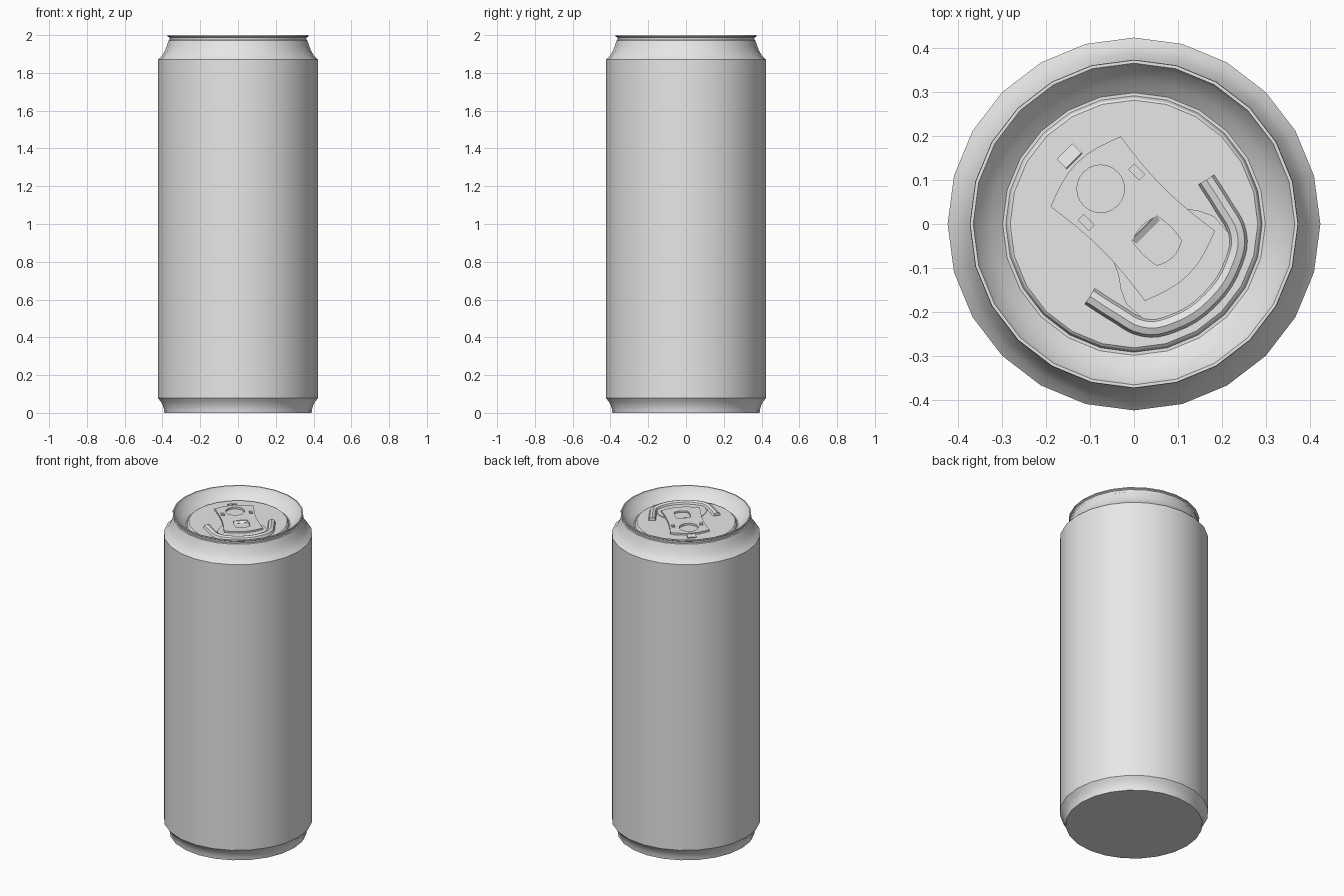
import bpy
import bmesh
from math import pi, sin, cos, radians
from mathutils import Matrix, Vector

cube = bpy.data.objects.get("Cube")
if cube:
    bpy.data.objects.remove(cube, do_unlink=True)

metal = bpy.data.materials.new("light_grey_metal")
metal.use_nodes = True
metal.diffuse_color = (0.8, 0.8, 0.8, 1)
metal.node_tree.nodes["Principled BSDF"].inputs["Base Color"].default_value = (0.8, 0.8, 0.8, 1)

SIDES = 24
LID = 1.945            # height of the flat lid panel
TURN = radians(-45)    # the opener points diagonally across the lid


def finish(obj, angle=30):
    """Give the part its material and smooth its soft edges."""
    obj.data.materials.clear()
    obj.data.materials.append(metal)
    bpy.ops.object.select_all(action='DESELECT')
    obj.select_set(True)
    bpy.context.view_layer.objects.active = obj
    if obj.type == 'CURVE':
        bpy.ops.object.convert(target='MESH')
        obj = bpy.context.object
    bpy.ops.object.shade_smooth_by_angle(angle=radians(angle))
    return obj


def add_mesh(name, bm):
    mesh = bpy.data.meshes.new(name)
    bm.to_mesh(mesh)
    bm.free()
    obj = bpy.data.objects.new(name, mesh)
    bpy.context.collection.objects.link(obj)
    return obj


def lathe(name, profile):
    """Spin a (radius, height) profile around the vertical axis."""
    bm = bmesh.new()
    verts = [bm.verts.new((r, 0, z)) for r, z in profile]
    edges = [bm.edges.new(pair) for pair in zip(verts, verts[1:])]
    bmesh.ops.spin(bm, geom=verts + edges, cent=(0, 0, 0), axis=(0, 0, 1),
                   angle=2 * pi, steps=SIDES)
    bmesh.ops.remove_doubles(bm, verts=bm.verts, dist=0.0005)
    bmesh.ops.recalc_face_normals(bm, faces=bm.faces)
    return finish(add_mesh(name, bm))


def add_curve(name, dims, z):
    data = bpy.data.curves.new(name, 'CURVE')
    data.dimensions = dims
    obj = bpy.data.objects.new(name, data)
    obj.location.z = z
    obj.rotation_euler.z = TURN
    bpy.context.collection.objects.link(obj)
    return obj


def plate(name, outlines, bottom, top):
    """Flat plate from an outer outline, further outlines become holes."""
    obj = add_curve(name, '2D', (bottom + top) / 2)
    obj.data.fill_mode = 'BOTH'
    obj.data.extrude = (top - bottom) / 2
    for points in outlines:
        spline = obj.data.splines.new('POLY')
        spline.points.add(len(points) - 1)
        for p, (u, v) in zip(spline.points, points):
            p.co = (u, v, 0, 1)
        spline.use_cyclic_u = True
    return finish(obj)


def bow(a, b, bulge, steps=8):
    """Points from a up to (not including) b, bowed to the right of travel."""
    a, b = Vector(a), Vector(b)
    side = Vector((b.y - a.y, a.x - b.x)).normalized()
    return [a.lerp(b, i / steps) + side * bulge * sin(pi * i / steps)
            for i in range(steps)]


def bowed_quad(u0, u1, v0, v1, ends, sides):
    c = [(u0, v0), (u1, v0), (u1, v1), (u0, v1)]
    bulges = [sides, ends[1], sides, ends[0]]
    return [p for i in range(4) for p in bow(c[i], c[(i + 1) % 4], bulges[i])]


def box(name, size, u, v, z, tilt=0):
    bm = bmesh.new()
    place = (Matrix.Rotation(TURN, 4, 'Z') @ Matrix.Translation((u, v, z))
             @ Matrix.Rotation(radians(tilt), 4, 'Y') @ Matrix.Diagonal((*size, 1)))
    bmesh.ops.create_cube(bm, size=1, matrix=place)
    return finish(add_mesh(name, bm))


# Can shell: base, wall, neck, rim, countersink groove and raised lid panel
lathe("can_body", [
    (0, 0), (0.39, 0), (0.392, 0.02), (0.398, 0.04), (0.409, 0.06), (0.423, 0.078),
    (0.423, 1.87), (0.403, 1.89), (0.388, 1.915), (0.376, 1.945), (0.367, 1.972),
    (0.362, 1.975), (0.364, 1.988), (0.373, 1.993), (0.372, 2.0), (0.365, 2.0),
    (0.358, 1.985), (0.325, 1.95), (0.298, 1.928), (0.291, 1.928),
    (0.286, LID - 0.004), (0.281, LID), (0, LID)])

# Shallow raised plate under the opener
half = [(0.0, 0.08), (0.057, 0.107), (0.085, 0.127), (0.117, 0.141),
        (0.171, 0.137), (0.21, 0.1), (0.235, 0.04)]
plate("mouth_panel", [half + [(u, -v) for u, v in reversed(half)]], LID - 0.002, LID + 0.004)

# Opener tab with rivet hole, finger hole and two slots
rivet_hole = [(-0.11 + 0.054 * cos(i * pi / 12), 0.003 + 0.054 * sin(i * pi / 12))
              for i in range(24)]
finger_hole = bowed_quad(0.024, 0.103, -0.03, 0.05, (0.008, 0.012), 0.004)
slots = [bowed_quad(-0.096, -0.062, v - 0.009, v + 0.009, (0, 0), 0)
         for v in (-0.074, 0.088)]
tab_outline = bowed_quad(-0.162, 0.141, -0.106, 0.119, (0.028, 0.028), -0.013)
plate("opener_tab", [tab_outline, rivet_hole, finger_hole] + slots, LID + 0.002, LID + 0.014)

# Small raised details around the tab
box("finger_lip", (0.016, 0.076, 0.003), 0.028, 0.01, LID + 0.008, tilt=30)
box("front_catch", (0.03, 0.05, 0.012), -0.212, 0.005, LID + 0.004, tilt=-12)

# Curved bead wrapping the rounded end of the tab
bead = add_curve("curved_bead", '3D', LID)
bead.data.bevel_depth = 0.021
bead.data.bevel_resolution = 2
bead.data.resolution_u = 4
bead.data.use_fill_caps = True
arm = [(0.045, 0.187), (0.113, 0.172), (0.182, 0.15), (0.22, 0.1)]
path = arm + [(0.242, 0)] + [(u, -v) for u, v in reversed(arm)]
spline = bead.data.splines.new('BEZIER')
spline.bezier_points.add(len(path) - 1)
for p, (u, v) in zip(spline.bezier_points, path):
    p.co = (u, v, 0)
    p.handle_left_type = p.handle_right_type = 'AUTO'
finish(bead, 40)
